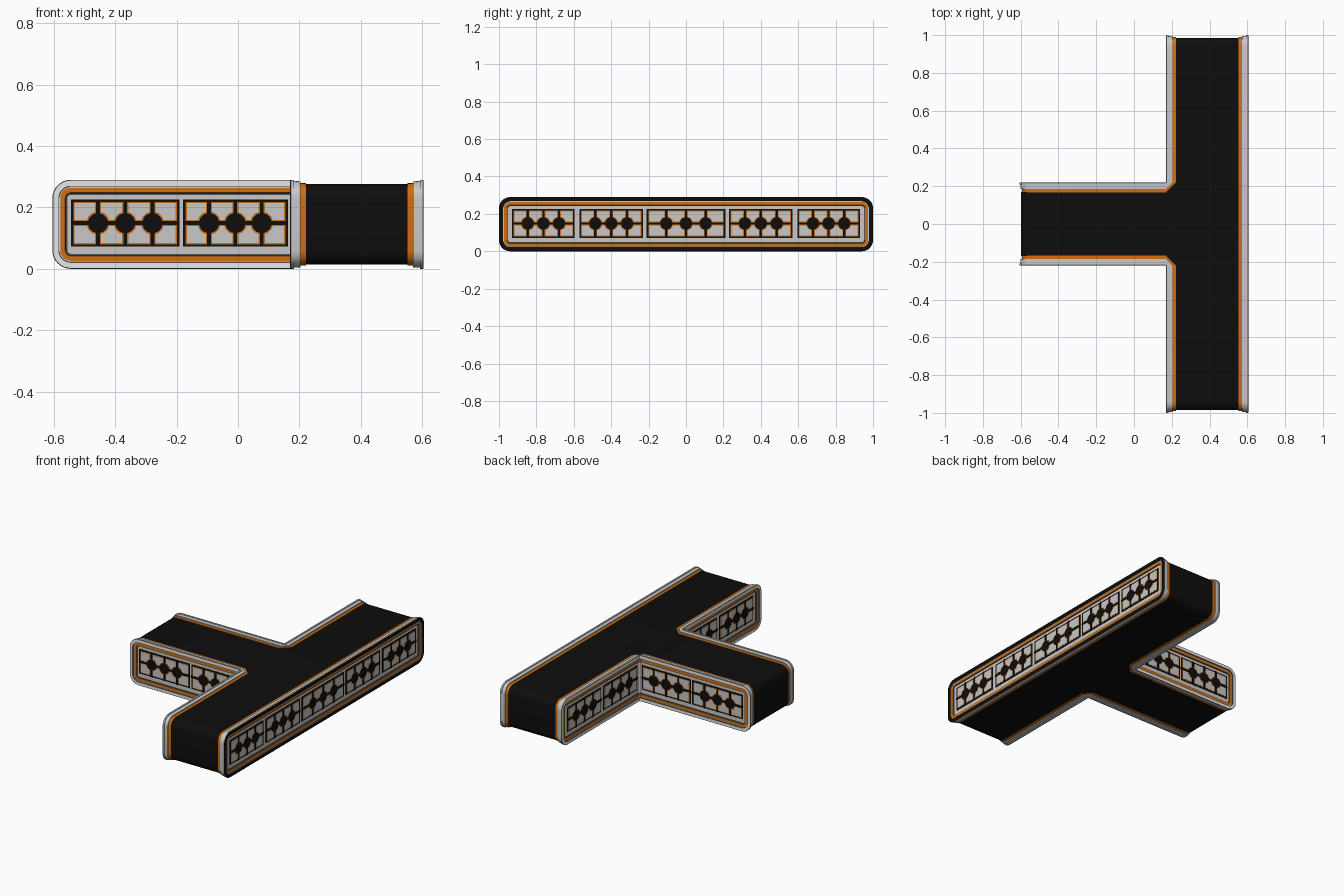
import bpy, bmesh, math
from mathutils import Vector

cube = bpy.data.objects.get("Cube")
if cube:
    bpy.data.objects.remove(cube, do_unlink=True)

HEIGHT = 0.29
RADIUS = 0.06


def material(name, rgb):
    m = bpy.data.materials.new(name)
    m.use_nodes = True
    m.diffuse_color = (*rgb, 1)
    bsdf = m.node_tree.nodes["Principled BSDF"]
    bsdf.inputs["Base Color"].default_value = (*rgb, 1)
    bsdf.inputs["Roughness"].default_value = 0.6
    return m


MATS = [material("belt_black", (0.004, 0.004, 0.004)),
        material("signal_orange", (0.62, 0.16, 0.006)),
        material("light_grey", (0.58, 0.58, 0.58)),
        material("rim_white", (0.8, 0.8, 0.8)),
        material("dark_grey", (0.09, 0.09, 0.09))]
BLACK, ORANGE, GREY, WHITE, DARK = range(5)


def finish(name, bm, smooth=False):
    bmesh.ops.remove_doubles(bm, verts=bm.verts, dist=1e-5)
    bmesh.ops.recalc_face_normals(bm, faces=bm.faces)
    mesh = bpy.data.meshes.new(name)
    bm.to_mesh(mesh)
    bm.free()
    for m in MATS:
        mesh.materials.append(m)
    obj = bpy.data.objects.new(name, mesh)
    bpy.context.collection.objects.link(obj)
    if smooth:
        bpy.ops.object.select_all(action='DESELECT')
        obj.select_set(True)
        bpy.context.view_layer.objects.active = obj
        bpy.ops.object.shade_smooth_by_angle(angle=math.radians(30))
    return obj


class Segment:
    """Straight wall run: s along it, z up, d inward from the outer face."""

    def __init__(self, origin, along, inward, length):
        self.o, self.a, self.i = (Vector((*v, 0)) for v in (origin, along, inward))
        self.length = length

    def at(self, s, z, d):
        return self.o + self.a * s + self.i * d + Vector((0, 0, z))


def half_outline(segments, inset, steps=8):
    """Upper half of a rounded outline as (segment, s, z)."""
    r = max(RADIUS - inset, 0.012)
    arc = []
    for k in range(steps + 1):
        t = math.pi / 2 * k / steps
        arc.append((inset + r - r * math.cos(t), HEIGHT - inset - r + r * math.sin(t)))
    first, last = segments[0], segments[-1]
    pts = [(first, s, z) for s, z in arc]
    if first is not last:
        pts += [(first, first.length, HEIGHT - inset), (last, 0, HEIGHT - inset)]
    return pts + [(last, last.length - s, z) for s, z in reversed(arc)]


def loft(bm, segments, layers):
    """Skin outlines given as (depth, inset, colour) and cap both ends."""
    previous = None
    for n, (d, inset, colour) in enumerate(layers):
        half = half_outline(segments, inset)
        up = [bm.verts.new(g.at(s, z, d)) for g, s, z in half]
        low = [bm.verts.new(g.at(s, HEIGHT - z, d)) for g, s, z in half]
        loop = up + low[::-1]
        if previous:
            for k in range(len(loop)):
                j = (k + 1) % len(loop)
                f = bm.faces.new((previous[k], previous[j], loop[j], loop[k]))
                f.material_index = colour
        if n in (0, len(layers) - 1):
            for k in range(len(up) - 1):
                f = bm.faces.new((up[k], up[k + 1], low[k + 1], low[k]))
                f.material_index = colour
        previous = loop


def plate(bm, seg, pts, front, back, colour):
    a = [bm.verts.new(seg.at(s, z, front)) for s, z in pts]
    b = [bm.verts.new(seg.at(s, z, back)) for s, z in pts]
    faces = [bm.faces.new(a), bm.faces.new(b[::-1])]
    for k in range(len(a)):
        j = (k + 1) % len(a)
        faces.append(bm.faces.new((a[k], b[k], b[j], a[j])))
    for f in faces:
        f.material_index = colour


def rect(s0, s1, z0, z1, inset=0.0):
    return [(s0 + inset, z0 + inset), (s1 - inset, z0 + inset),
            (s1 - inset, z1 - inset), (s0 + inset, z1 - inset)]


def disc(s, z, r, n=16):
    return [(s + r * math.cos(math.tau * (k + 0.5) / n),
             z + r * math.sin(math.tau * (k + 0.5) / n)) for k in range(n)]


def vent_panel(bm, seg, s0, s1):
    """Black backing, eight edged tiles and three round ports."""
    z0, z1, zm, gap, deep = 0.072, 0.226, 0.149, 0.006, 0.0125
    plate(bm, seg, rect(s0, s1, z0, z1), 0.0105, deep, BLACK)
    quarter = (s1 - s0) / 4
    for c in range(4):
        left = s0 + c * quarter + (0.009 if c == 0 else gap)
        right = s0 + (c + 1) * quarter - (0.009 if c == 3 else gap)
        for low, high in ((z0 + 0.008, zm - gap), (zm + gap, z1 - 0.008)):
            plate(bm, seg, rect(left, right, low, high), 0.009, deep, ORANGE)
            plate(bm, seg, rect(left, right, low, high, 0.004), 0.008, deep, GREY)
    for c in (1, 2, 3):
        s = s0 + c * quarter
        plate(bm, seg, disc(s, zm, 0.038), 0.007, deep, ORANGE)
        plate(bm, seg, rect(s - gap, s + gap, z0, z1), 0.0065, deep, BLACK)
        plate(bm, seg, disc(s, zm, 0.033), 0.005, deep, BLACK)
    plate(bm, seg, rect(s0, s1, zm - gap, zm + gap), 0.006, deep, BLACK)


def rail(name, segments, panels, rim):
    bm = bmesh.new()
    loft(bm, segments, [
        (0.052, 0.011, ORANGE), (0.034, 0.011, ORANGE),   # inner liner
        (0.034, 0.005, GREY), (0.012, 0.004, GREY),       # frame body
        (0.012, 0.0, GREY), (0.002, 0.0, GREY),           # outer flange
        (0.0, 0.003, DARK if rim == WHITE else rim),
        (0.0, 0.021, rim), (0.008, 0.022, DARK),          # rim face
        (0.008, 0.026, GREY), (0.008, 0.042, ORANGE),     # orange inlay
        (0.0125, 0.044, DARK), (0.0125, 0.049, DARK),
        (0.0125, 0.055, GREY)])
    finish(name, bm, True)
    bm = bmesh.new()
    for seg, spans in zip(segments, panels):
        for s0, s1 in spans:
            vent_panel(bm, seg, s0, s1)
    finish(name + "_vents", bm)


# Long straight rail
rail("straight_rail", [Segment((0.605, -1), (0, 1), (-1, 0), 2)],
     [[(0.07, 0.405), (0.43, 0.77), (0.79, 1.21), (1.23, 1.57), (1.595, 1.93)]], BLACK)

# Corner rails, front and back
for label, side in (("front", 1), ("back", -1)):
    rail(label + "_corner_rail",
         [Segment((-0.605, -0.22 * side), (1, 0), (0, side), 0.775),
          Segment((0.17, -0.22 * side), (0, -side), (1, 0), 0.78)],
         [[(0.06, 0.415), (0.425, 0.768)], [(0.01, 0.35), (0.37, 0.71)]], WHITE)

# Belts with rounded ends
bm = bmesh.new()
loft(bm, [Segment((0.555, -1), (0, 1), (-1, 0), 2)],
     [(0, 0.014, BLACK), (0.335, 0.014, BLACK)])
finish("main_belt", bm, True)

bm = bmesh.new()
loft(bm, [Segment((-0.613, -0.17), (1, 0), (0, 1), 1.0)],
     [(0, 0.014, BLACK), (0.34, 0.014, BLACK)])
finish("branch_belt", bm, True)

# Flared junction between the belts
bm = bmesh.new()
flare = [(0.168, -0.169), (0.224, -0.222), (0.224, 0.222), (0.168, 0.169)]
base = bm.faces.new([bm.verts.new((x, y, 0.014)) for x, y in flare])
top = bmesh.ops.extrude_face_region(bm, geom=[base])["geom"]
bmesh.ops.translate(bm, vec=(0, 0, HEIGHT - 0.028),
                    verts=[g for g in top if isinstance(g, bmesh.types.BMVert)])
finish("belt_junction", bm)
